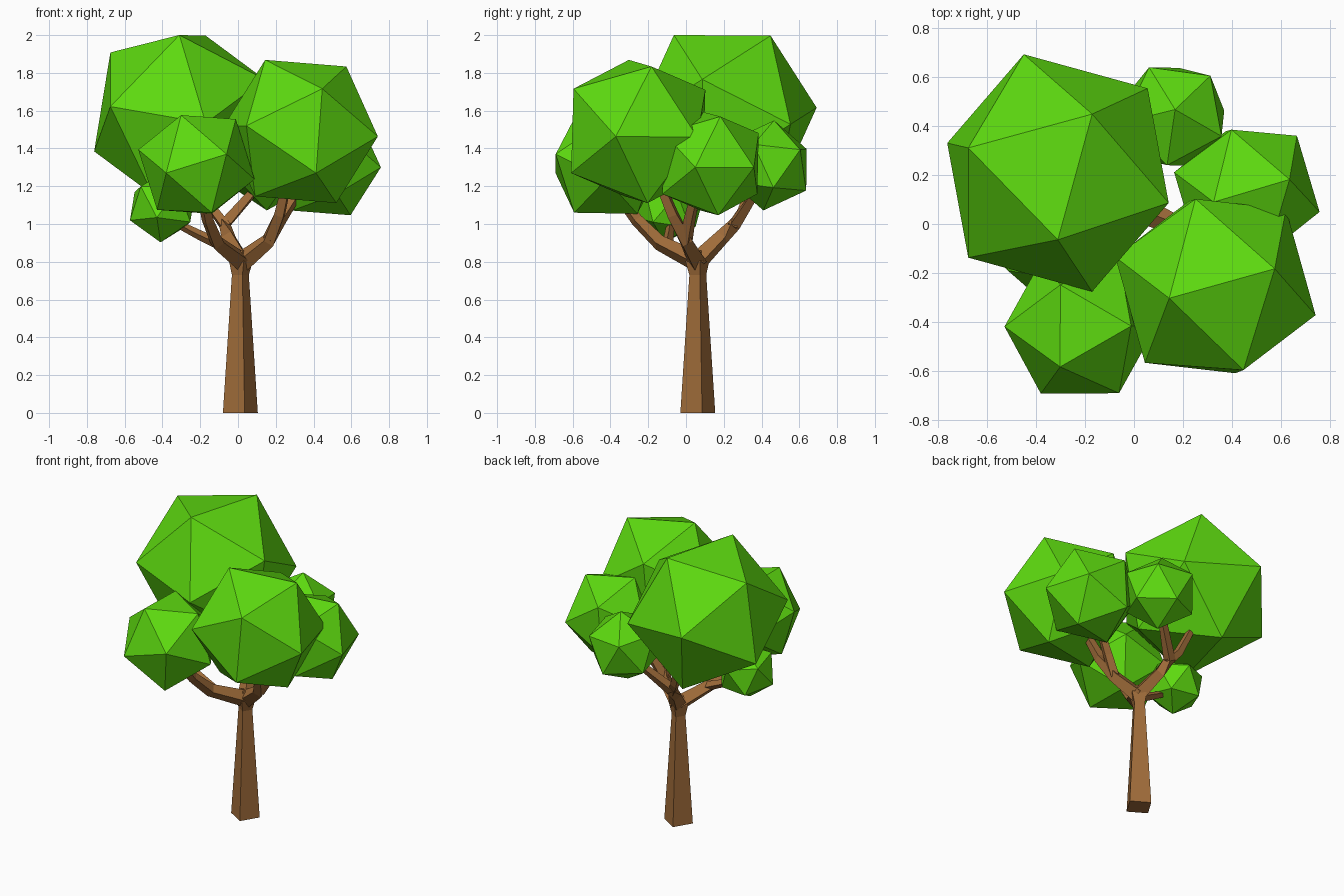
import bpy, bmesh, math
from mathutils import Vector, Matrix

if "Cube" in bpy.data.objects:
    bpy.data.objects.remove(bpy.data.objects["Cube"])


def material(name, rgb):
    m = bpy.data.materials.new(name)
    m.diffuse_color = (*rgb, 1)
    m.use_nodes = True
    m.node_tree.nodes["Principled BSDF"].inputs["Base Color"].default_value = m.diffuse_color
    return m


BARK = material("bark_brown", (0.35, 0.15, 0.042))
LEAF = material("leaf_green", (0.11, 0.70, 0.005))


def finish(bm, name, mat):
    bmesh.ops.recalc_face_normals(bm, faces=bm.faces[:])
    me = bpy.data.meshes.new(name)
    bm.to_mesh(me)
    bm.free()
    me.materials.append(mat)
    ob = bpy.data.objects.new(name, me)
    bpy.context.collection.objects.link(ob)
    return ob


def limb(name, path, ref=(0, 0, 1)):
    """Tapered four-sided tube through (x, y, z, radius) points."""
    bm = bmesh.new()
    pts = [Vector(p[:3]) for p in path]
    rings = []
    for i, p in enumerate(pts):
        t = (pts[min(i + 1, len(pts) - 1)] - pts[max(i - 1, 0)]).normalized()
        u = Vector(ref)
        u = (u - t * u.dot(t)).normalized()
        v = t.cross(u)
        r = path[i][3]
        rings.append([bm.verts.new(p + r * (u * math.cos(a) + v * math.sin(a)))
                      for a in (k * math.pi / 2 for k in range(4))])
    for a, b in zip(rings, rings[1:]):
        for k in range(4):
            bm.faces.new((a[k], a[(k + 1) % 4], b[(k + 1) % 4], b[k]))
    bm.faces.new(rings[0])
    bm.faces.new(rings[-1])
    return finish(bm, name, BARK)


def leaf_ball(name, centre, radius, a, b):
    """Icosahedron turned so two neighbouring corners point along a and b."""
    a, b = Vector(a).normalized(), Vector(b).normalized()
    z = (a + b).normalized()
    y = (a - b).normalized()
    x = y.cross(z)
    phi = (1 + 5 ** 0.5) / 2
    s = radius / math.sqrt(1 + phi * phi)
    bm = bmesh.new()
    for p in (1, -1):
        for q in (phi, -phi):
            for c in ((0, p, q), (p, q, 0), (q, 0, p)):
                bm.verts.new(Vector(centre) + s * (x * c[0] + y * c[1] + z * c[2]))
    bmesh.ops.convex_hull(bm, input=bm.verts[:])
    return finish(bm, name, LEAF)


# Trunk: twisted square post that flares at the fork
limb("trunk", [(0.0125, 0.0625, 0, 0.095), (0.0125, 0.0625, 0.73, 0.046),
               (0.015, 0.06, 0.80, 0.064), (0.015, 0.06, 0.86, 0.035)],
     ref=(0.0225, -0.0925, 0))

# Branches
limb("right_branch", [(0.02, 0.06, 0.80, 0.055), (0.16, 0.0, 0.91, 0.042),
                      (0.22, -0.07, 1.05, 0.036), (0.26, -0.14, 1.22, 0.028)])
limb("right_twig", [(0.16, 0.0, 0.91, 0.036), (0.23, 0.02, 1.03, 0.033),
                    (0.34, 0.06, 1.20, 0.025)])
limb("front_branch", [(0.02, 0.06, 0.80, 0.055), (-0.11, -0.14, 0.90, 0.042),
                      (-0.16, -0.26, 1.02, 0.034), (-0.19, -0.36, 1.15, 0.026)])
limb("left_twig", [(-0.09, -0.10, 0.89, 0.03), (-0.20, -0.09, 0.94, 0.026),
                   (-0.36, -0.08, 1.02, 0.018)])
limb("back_branch", [(0.02, 0.06, 0.80, 0.055), (-0.05, 0.19, 0.93, 0.042),
                     (-0.07, 0.26, 1.00, 0.038), (0.09, 0.38, 1.18, 0.026)])
limb("back_twig", [(-0.06, 0.24, 0.98, 0.035), (-0.12, 0.29, 1.06, 0.03),
                   (-0.17, 0.34, 1.20, 0.024)])

# Foliage balls
leaf_ball("foliage_large_left", (-0.31, 0.208, 1.575), 0.505,
          (0.14, 0.24, 0.425), (0, -0.27, 0.425))
leaf_ball("foliage_large_right", (0.332, -0.253, 1.49), 0.426,
          (-0.19, -0.05, 0.38), (0.24, 0.07, 0.34))
leaf_ball("foliage_front", (-0.22, -0.42, 1.315), 0.318,
          (0.16, -0.27, 0.055), (-0.16, -0.27, -0.045))
leaf_ball("foliage_small_left", (-0.40, -0.085, 1.09), 0.19,
          (-0.125, -0.11, 0.11), (-0.16, -0.04, -0.06))
leaf_ball("foliage_right_back", (0.46, 0.13, 1.32), 0.308,
          (0.295, -0.08, -0.02), (0.205, 0.23, -0.02))
leaf_ball("foliage_back", (0.16, 0.438, 1.31), 0.24,
          (0.015, 0.035, 0.22), (0.14, 0.155, 0.09))
